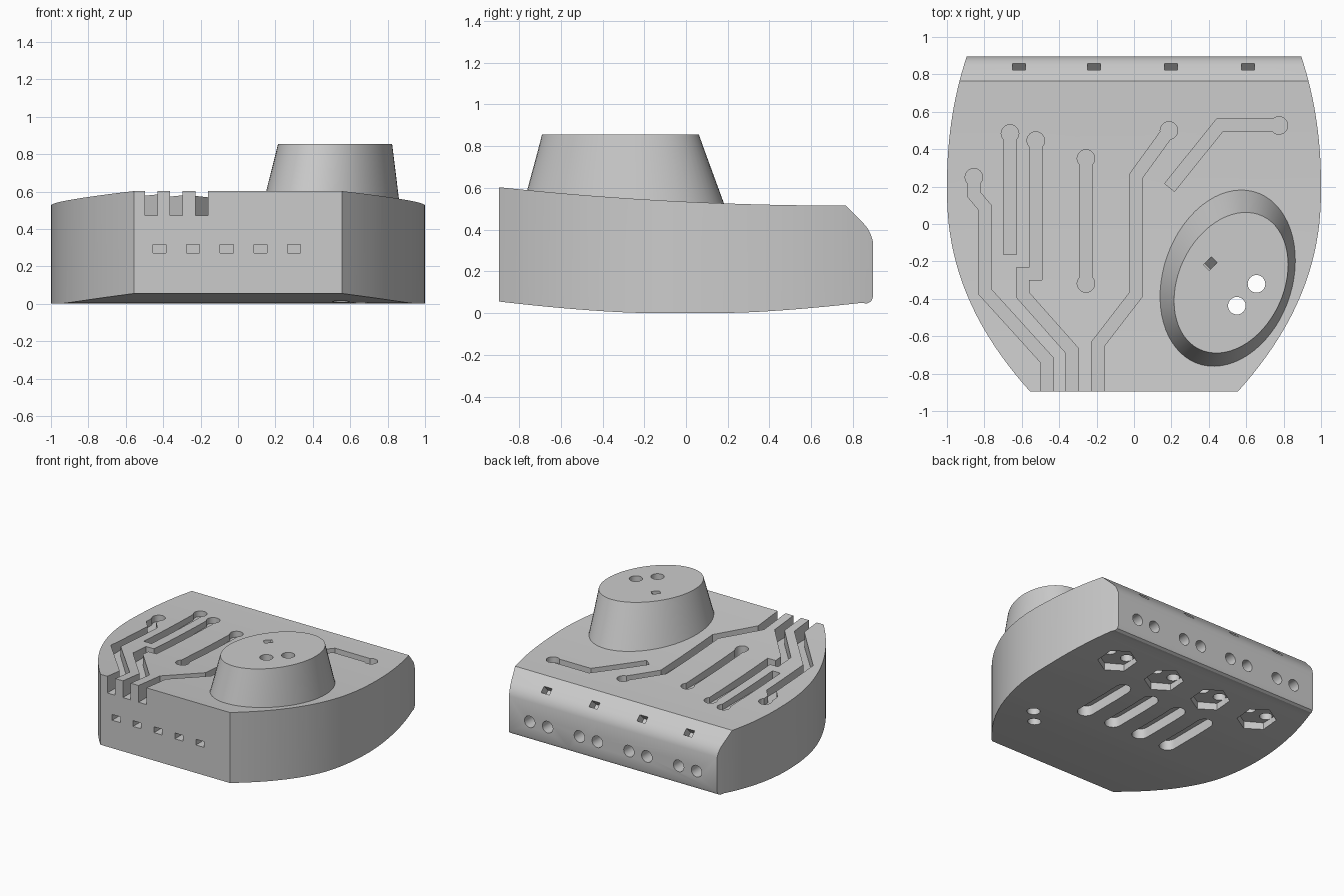
import bpy, bmesh, math
from mathutils import Matrix, Vector

old = bpy.data.objects.get("Cube")
if old:
    bpy.data.objects.remove(old, do_unlink=True)

GREY = (0.6, 0.6, 0.6, 1)
grey = bpy.data.materials.new("plain grey")
grey.use_nodes = True
grey.diffuse_color = GREY
grey.node_tree.nodes["Principled BSDF"].inputs["Base Color"].default_value = GREY


def prism(bm, pts, low, high, matrix=Matrix()):
    """Extrude a 2D polygon from low to high along local z."""
    lower = [bm.verts.new(matrix @ Vector((x, y, low))) for x, y in pts]
    upper = [bm.verts.new(matrix @ Vector((x, y, high))) for x, y in pts]
    n = len(pts)
    bm.faces.new(lower[::-1])
    bm.faces.new(upper)
    for i in range(n):
        j = (i + 1) % n
        bm.faces.new((lower[i], lower[j], upper[j], upper[i]))


def circle(cx, cy, r, n=32, start=0.0):
    return [(cx + r * math.cos(start + math.tau * i / n),
             cy + r * math.sin(start + math.tau * i / n)) for i in range(n)]


def rect(w, h):
    return [(-w / 2, -h / 2), (w / 2, -h / 2), (w / 2, h / 2), (-w / 2, h / 2)]


def stadium(cx, y0, y1, r, n=12):
    arc = [math.pi * i / n for i in range(n + 1)]
    return ([(cx + r * math.cos(a), y1 + r * math.sin(a)) for a in arc] +
            [(cx - r * math.cos(a), y0 - r * math.sin(a)) for a in arc])


def channel(path, width):
    """Mitred outline of constant width around an open path."""
    p = [Vector(q) for q in path]
    dirs = [(b - a).normalized() for a, b in zip(p, p[1:])]
    left, right = [], []
    for i, q in enumerate(p):
        d0, d1 = dirs[max(i - 1, 0)], dirs[min(i, len(dirs) - 1)]
        n0, n1 = Vector((-d0.y, d0.x)), Vector((-d1.y, d1.x))
        off = (n0 + n1) * (width / 2 / (1 + n0.dot(n1)))
        left.append(tuple(q + off))
        right.append(tuple(q - off))
    return left + right[::-1]


def make(name, bm):
    bmesh.ops.recalc_face_normals(bm, faces=bm.faces)
    mesh = bpy.data.meshes.new(name)
    bm.to_mesh(mesh)
    bm.free()
    mesh.materials.append(grey)
    ob = bpy.data.objects.new(name, mesh)
    bpy.context.collection.objects.link(ob)
    return ob


def activate(ob):
    bpy.ops.object.select_all(action='DESELECT')
    ob.select_set(True)
    bpy.context.view_layer.objects.active = ob


def boolean(ob, tool, operation='DIFFERENCE'):
    activate(ob)
    mod = ob.modifiers.new("cut", 'BOOLEAN')
    mod.operation, mod.object, mod.solver = operation, tool, 'EXACT'
    bpy.ops.object.modifier_apply(modifier=mod.name)


# Body: side profile crossed with a barrel-shaped plan
STEPS = 24
FRONT, BACK = -0.895, 0.895
profile = []
for i in range(STEPS + 1):
    y = FRONT + (0.765 - FRONT) * i / STEPS
    profile.append((y, 0.515 + 0.088 * ((0.765 - y) / 1.66) ** 2))
profile += [(0.85, 0.43), (0.872, 0.404), (0.886, 0.375), (BACK, 0.345),
            (BACK, 0.075), (0.887, 0.056), (0.868, 0.046)]
for i in range(STEPS + 1):
    y = 0.84 + (FRONT - 0.84) * i / STEPS
    profile.append((y, 0.001 + 0.055 * (max(abs(y) - 0.2, 0) / 0.7) ** 1.5))
along_x = Matrix(((0, 0, 1, 0), (1, 0, 0, 0), (0, 1, 0, 0), (0, 0, 0, 1)))
bm = bmesh.new()
prism(bm, profile, -1.2, 1.2, along_x)
body = make("body", bm)

side = []
for i in range(41):
    y = FRONT + (BACK - FRONT) * i / 40
    k = 0.371 if y < 0.19 else 0.227
    side.append((1 - k * abs(y - 0.19) ** 2.2, y))
bm = bmesh.new()
prism(bm, side + [(-x, y) for x, y in side[::-1]], -0.5, 1.5)
plan = make("plan_cutter", bm)
boolean(body, plan, 'INTERSECT')

# Knob: tapered boss with a skewed oval section
bm = bmesh.new()


def oval(cx, cy, hx, hy, skew, z, n=64):
    return [bm.verts.new((cx + hx * math.cos(t), cy + hy * math.sin(t + skew), z))
            for t in (math.tau * i / n for i in range(n))]


low = oval(0.498, -0.298, 0.367, 0.48, 0.21, 0.525)
high = oval(0.519, -0.314, 0.305, 0.376, 0.26, 0.855)
bm.faces.new(low[::-1])
bm.faces.new(high)
for i in range(len(low)):
    j = (i + 1) % len(low)
    bm.faces.new((low[i], low[j], high[j], high[i]))
knob = make("knob", bm)

# Cutters kept in two sets so that no set overlaps itself
first, second = bmesh.new(), bmesh.new()
FLOOR, WIDTH, HEAD = 0.473, 0.067, 0.047

# Top grooves, each with a round head at its first point
grooves = [
    [(-.856, .25), (-.856, .158), (-.797, .088), (-.797, -.362), (-.463, -.73), (-.463, -1)],
    [(-.663, .484), (-.663, -.163)],
    [(-.525, .446), (-.525, -.267), (-.594, -.267), (-.594, -.38), (-.329, -.679), (-.329, -1)],
    [(-.257, .35), (-.257, -.318)],
    [(.187, .5), (.011, .257), (.011, -.377), (-.195, -.644), (-.195, -1)],
    [(.775, .527), (.457, .527), (.19, .195)],
]
for path in grooves:
    prism(first, channel(path, WIDTH), FLOOR, 1.0)
    prism(second, circle(*path[0], HEAD), FLOOR, 0.7)
prism(second, circle(*grooves[3][1], HEAD), FLOOR, 0.7)

# Underside hexagon recesses with paired holes, and paired holes in the back
to_back = Matrix.Rotation(-math.pi / 2, 4, 'X')
for cx in (-0.64, -0.213, 0.213, 0.64):
    prism(second, circle(cx, 0.58, 0.14, 6, math.pi / 2), -0.2, 0.07)
    for dx in (-0.077, 0.077):
        prism(first, circle(cx + dx, 0.59, 0.045, 24), -0.1, 0.15)
        prism(first, circle(cx + dx, -0.19, 0.045, 24), 0.75, 1.1, to_back)

# Underside slots
for cx in (-0.376, -0.125, 0.125, 0.376):
    prism(second, stadium(cx, -0.08, 0.32, 0.06), -0.2, 0.08)

# Small windows in the front and in the rear chamfer
for i in range(5):
    place = Matrix.Translation((-0.42 + 0.18 * i, FRONT, 0.295)) @ Matrix.Rotation(math.pi / 2, 4, 'X')
    prism(second, rect(0.07, 0.045), -0.09, 0.1, place)
for cx in (-0.615, -0.214, 0.198, 0.61):
    place = Matrix.Translation((cx, 0.84, 0.44)) @ Matrix.Rotation(-math.pi / 4, 4, 'X')
    prism(second, rect(0.07, 0.05), -0.07, 0.1, place)

cut_a, cut_b = make("groove_cutter", first), make("recess_cutter", second)
boolean(body, cut_a)
boolean(body, cut_b)

# Knob holes: two run right through, one is a slanted pocket
bm = bmesh.new()
for cx, cy in ((0.655, -0.32), (0.55, -0.437)):
    prism(bm, circle(cx, cy, 0.047), -0.5, 1.5)
holes = make("hole_cutter", bm)
bm = bmesh.new()
slant = (Matrix.Translation((0.408, -0.212, 0.855)) @ Matrix.Rotation(math.radians(45), 4, 'Z')
         @ Matrix.Rotation(math.radians(35), 4, 'Y'))
prism(bm, rect(0.05, 0.045), -0.07, 0.1, slant)
pocket = make("pocket_cutter", bm)
boolean(body, holes)
boolean(knob, holes)
boolean(knob, pocket)

for tool in (plan, cut_a, cut_b, holes, pocket):
    bpy.data.objects.remove(tool, do_unlink=True)
for part in (body, knob):
    activate(part)
    bpy.ops.object.shade_smooth_by_angle(angle=math.radians(30))
